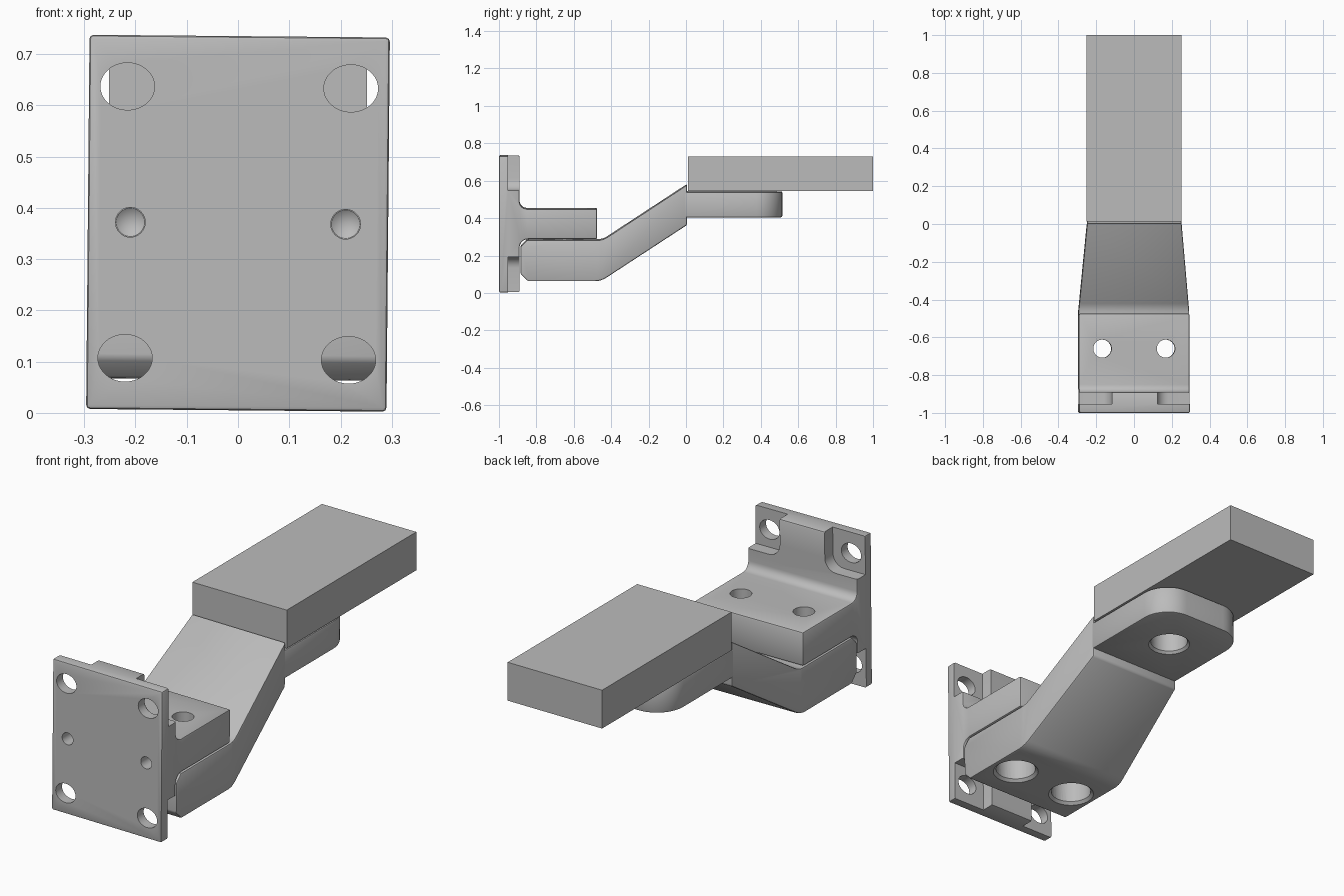
import bpy, bmesh, math
from mathutils import Vector, Matrix

if "Cube" in bpy.data.objects:
    bpy.data.objects.remove(bpy.data.objects["Cube"], do_unlink=True)

GREY = (0.5, 0.5, 0.5, 1)
metal = bpy.data.materials.new("grey_metal")
metal.use_nodes = True
metal.diffuse_color = GREY
metal.node_tree.nodes["Principled BSDF"].inputs["Base Color"].default_value = GREY


def rounded(points, steps=6):
    """Outline from (u, v, radius) corners, each filleted by its radius."""
    out = []
    for i, (u, v, r) in enumerate(points):
        p = Vector((u, v))
        if r == 0:
            out.append(p)
            continue
        a = (Vector(points[i - 1][:2]) - p).normalized()
        b = (Vector(points[(i + 1) % len(points)][:2]) - p).normalized()
        half = a.angle(b) / 2
        c = p + (a + b).normalized() * r / math.sin(half)
        start = p + a * r / math.tan(half) - c
        end = p + b * r / math.tan(half) - c
        sweep = -start.angle_signed(end)
        for k in range(steps + 1):
            out.append(c + Matrix.Rotation(sweep * k / steps, 2) @ start)
    return out


def add_object(name, bm):
    bmesh.ops.recalc_face_normals(bm, faces=bm.faces[:])
    mesh = bpy.data.meshes.new(name)
    bm.to_mesh(mesh)
    bm.free()
    mesh.materials.append(metal)
    obj = bpy.data.objects.new(name, mesh)
    bpy.context.collection.objects.link(obj)
    return obj


def prism(outline, axis, lo, hi):
    """Extrude an outline along x, y or z between lo and hi."""
    place = {"x": lambda p, d: (d, p.x, p.y),
             "y": lambda p, d: (p.x, d, p.y),
             "z": lambda p, d: (p.x, p.y, d)}[axis]
    bm = bmesh.new()
    face = bm.faces.new([bm.verts.new(place(p, lo)) for p in outline])
    ext = bmesh.ops.extrude_face_region(bm, geom=[face])
    verts = [g for g in ext["geom"] if isinstance(g, bmesh.types.BMVert)]
    shift = Vector(place(Vector((0, 0)), hi - lo))
    bmesh.ops.translate(bm, vec=shift, verts=verts)
    return bm


def drill(name, centre, axis, lo, hi, r1, r2=None, stretch=1):
    """Round cutter along y or z, r1 at lo and r2 at hi."""
    bm = bmesh.new()
    bmesh.ops.create_cone(bm, cap_ends=True, segments=40, radius1=r1,
                          radius2=r1 if r2 is None else r2, depth=hi - lo)
    mid = (lo + hi) / 2
    if axis == "y":
        bmesh.ops.rotate(bm, matrix=Matrix.Rotation(-math.pi / 2, 3, "X"), verts=bm.verts)
        at = (centre[0], mid, centre[1])
    else:
        at = (centre[0], centre[1], mid)
    bmesh.ops.scale(bm, vec=(stretch, 1, 1), verts=bm.verts)
    bmesh.ops.translate(bm, vec=at, verts=bm.verts)
    return add_object(name, bm)


def finish(obj, cutters=(), bevel=0.008):
    """Bevel edges, cut the holes, bake the result and shade it."""
    if bevel:
        mod = obj.modifiers.new("edge", "BEVEL")
        mod.width, mod.segments = bevel, 2
        mod.limit_method, mod.angle_limit = "ANGLE", math.radians(35)
    for cutter in cutters:
        mod = obj.modifiers.new("cut", "BOOLEAN")
        mod.operation, mod.solver, mod.object = "DIFFERENCE", "EXACT", cutter
    bpy.context.view_layer.update()
    graph = bpy.context.evaluated_depsgraph_get()
    mesh = bpy.data.meshes.new_from_object(obj.evaluated_get(graph))
    obj.modifiers.clear()
    obj.data = mesh
    for cutter in cutters:
        bpy.data.objects.remove(cutter, do_unlink=True)
    bpy.ops.object.select_all(action="DESELECT")
    obj.select_set(True)
    bpy.context.view_layer.objects.active = obj
    bpy.ops.object.shade_smooth_by_angle(angle=math.radians(30))


SIDES = (-1, 1)

# Wall bracket: upright plate with a filleted shelf
bracket_side = rounded([(-1, 0.005, 0), (-0.89, 0.005, 0), (-0.89, 0.29, 0.045),
                        (-0.475, 0.29, 0), (-0.475, 0.452, 0),
                        (-0.89, 0.452, 0.04), (-0.89, 0.735, 0), (-1, 0.735, 0)])
bracket = add_object("wall_bracket", prism(bracket_side, "x", -0.293, 0.293))
cuts = []
for s in SIDES:
    # Corner pockets, screw holes
    for inner, outer, hole_z in ((0.55, 0.8, 0.635), (0.195, -0.1, 0.105)):
        pocket = rounded([(s * 0.12, inner, 0.06), (s * 0.4, inner, 0),
                          (s * 0.4, outer, 0), (s * 0.12, outer, 0)])
        cuts.append(add_object("pocket_cutter", prism(pocket, "y", -0.952, -0.8)))
        cuts.append(drill("screw_cutter", (s * 0.218, hole_z), "y", -1.1, -0.9,
                          0.046, stretch=1.15))
    # Pin holes with pointed ends
    cuts.append(drill("pin_cutter", (s * 0.21, 0.37), "y", -1.1, -0.92, 0.029))
    cuts.append(drill("pin_tip_cutter", (s * 0.21, 0.37), "y", -0.921, -0.9, 0.029, 0))
    # Shelf bolt holes
    cuts.append(drill("bolt_cutter", (s * 0.168, -0.66), "z", 0.2, 0.6, 0.048))
finish(bracket, cuts)

# Cranked arm: side profile extruded, then tapered towards the back
arm_side = rounded([(-0.885, 0.105, 0), (-0.845, 0.065, 0), (-0.455, 0.065, 0.12),
                    (0.005, 0.365, 0), (0.005, 0.58, 0), (-0.445, 0.285, 0.1),
                    (-0.85, 0.285, 0), (-0.885, 0.25, 0)])
bm = prism(arm_side, "x", -1, 1)
bmesh.ops.bisect_plane(bm, geom=bm.verts[:] + bm.edges[:] + bm.faces[:],
                       plane_co=(0, -0.46, 0), plane_no=(0, 1, 0))
for v in bm.verts:
    t = min(max((v.co.y + 0.46) / 0.46, 0), 1)
    v.co.x *= 0.293 + (0.25 - 0.293) * t
arm = add_object("cranked_arm", bm)
cuts = []
for s in SIDES:
    spot = (s * 0.168, -0.66)
    cuts.append(drill("bolt_cutter", spot, "z", 0.1, 0.4, 0.048))
    cuts.append(drill("counterbore_cutter", spot, "z", -0.1, 0.19, 0.092))
    cuts.append(drill("countersink_cutter", spot, "z", 0.055, 0.08, 0.115, 0.09))
finish(arm, cuts)

# Rounded tongue under the beam
tongue_plan = rounded([(-0.25, -0.01, 0), (0.25, -0.01, 0),
                       (0.25, 0.515, 0.14), (-0.25, 0.515, 0.14)], 10)
tongue = add_object("arm_tongue", prism(tongue_plan, "z", 0.405, 0.542))
finish(tongue, [drill("tongue_cutter", (0, 0.255), "z", 0.3, 0.525, 0.085),
                drill("tongue_sink_cutter", (0, 0.255), "z", 0.4, 0.417, 0.1, 0.085)])

# Mounted parts lean very slightly
lean = Matrix.Translation((0, 0, 0.37)) @ Matrix.Rotation(0.009, 4, "Y") @ Matrix.Translation((0, 0, -0.37))
for part in (bracket, arm, tongue):
    part.data.transform(lean)

# Straight beam
beam_side = rounded([(0.012, 0.545, 0), (1, 0.545, 0), (1, 0.73, 0), (0.012, 0.73, 0)])
beam = add_object("beam", prism(beam_side, "x", -0.252, 0.252))
finish(beam, bevel=0)
